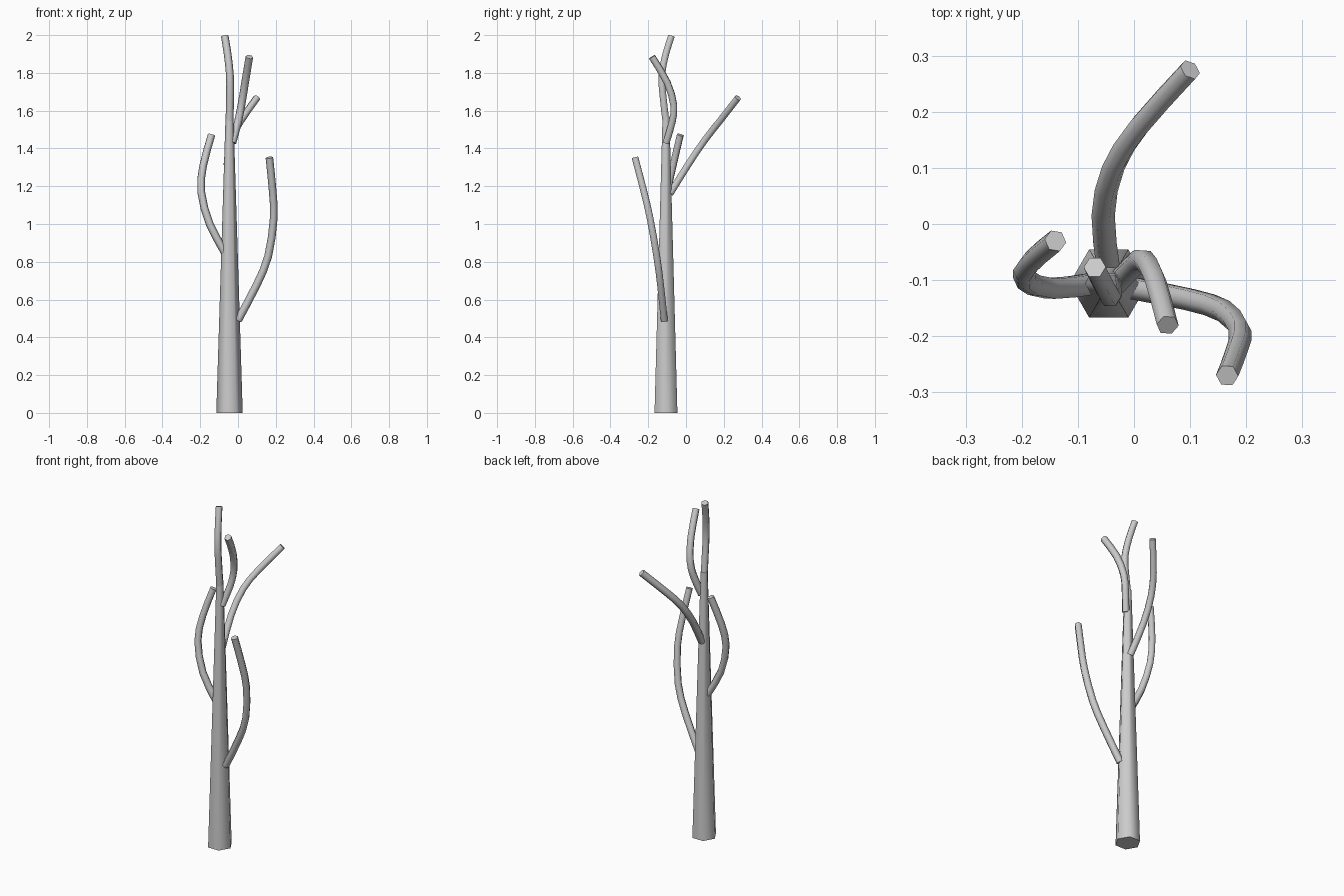
import bpy, bmesh, math
from mathutils import Vector

if "Cube" in bpy.data.objects:
    bpy.data.objects.remove(bpy.data.objects["Cube"])

SIDES = 6
CX, CY = -0.045, -0.106


def smooth_path(pts, steps):
    """Catmull-Rom samples through the control points."""
    p = [Vector(q) for q in pts]
    p = [2 * p[0] - p[1]] + p + [2 * p[-1] - p[-2]]
    out = []
    for i in range(1, len(p) - 2):
        a, b, c, d = p[i - 1:i + 3]
        for s in range(steps):
            t = s / steps
            out.append(0.5 * (2 * b + (c - a) * t + (2 * a - 5 * b + 4 * c - d) * t * t
                              + (3 * b - a - 3 * c + d) * t ** 3))
    return out + [p[-2]]


def tube(name, path, r0, r1):
    """Capped six-sided tube tapering from r0 to r1 along a path."""
    bm = bmesh.new()
    rings, side = [], Vector((1, 0, 0))
    n = len(path) - 1
    for i, c in enumerate(path):
        tan = (path[min(i + 1, n)] - path[max(i - 1, 0)]).normalized()
        side = (side - tan * side.dot(tan)).normalized()
        up = tan.cross(side)
        r = r0 + (r1 - r0) * i / n
        rings.append([bm.verts.new(c + r * (side * math.cos(a) + up * math.sin(a)))
                      for a in (2 * math.pi * k / SIDES for k in range(SIDES))])
    for lo, hi in zip(rings, rings[1:]):
        for k in range(SIDES):
            j = (k + 1) % SIDES
            bm.faces.new((lo[k], lo[j], hi[j], hi[k])).smooth = True
    # flat caps with crisp rims
    for cap in (rings[0][::-1], rings[-1]):
        for e in bm.faces.new(cap).edges:
            e.smooth = False
    me = bpy.data.meshes.new(name)
    bm.to_mesh(me)
    bm.free()
    ob = bpy.data.objects.new(name, me)
    bpy.context.collection.objects.link(ob)
    return ob


# Trunk
tube("trunk", [Vector((CX, CY, 0)), Vector((CX, CY, 1.57))], 0.07, 0.021)

# Leader and side branches, each starting inside the trunk
branches = {
    "leader": [(CX, CY, 1.54), (-0.042, -0.122, 1.68), (-0.043, -0.128, 1.79),
               (-0.055, -0.107, 1.90), (-0.07, -0.077, 1.995)],
    "branch_upper_front": [(-0.03, -0.105, 1.43), (0.0, -0.073, 1.54), (0.018, -0.065, 1.63),
                           (0.038, -0.1, 1.75), (0.06, -0.18, 1.885)],
    "branch_back": [(-0.045, -0.085, 1.16), (-0.055, 0.015, 1.32), (-0.037, 0.1, 1.445),
                    (0.01, 0.175, 1.54), (0.1, 0.275, 1.668)],
    "branch_left": [(-0.07, -0.106, 0.85), (-0.15, -0.115, 1.0), (-0.195, -0.098, 1.17),
                    (-0.184, -0.068, 1.31), (-0.14, -0.03, 1.472)],
    "branch_right": [(0.0, -0.115, 0.49), (0.1, -0.135, 0.68), (0.16, -0.155, 0.83),
                     (0.189, -0.19, 1.03), (0.183, -0.225, 1.18), (0.166, -0.27, 1.352)],
}
for name, pts in branches.items():
    tube(name, smooth_path(pts, 2), 0.021, 0.02)
